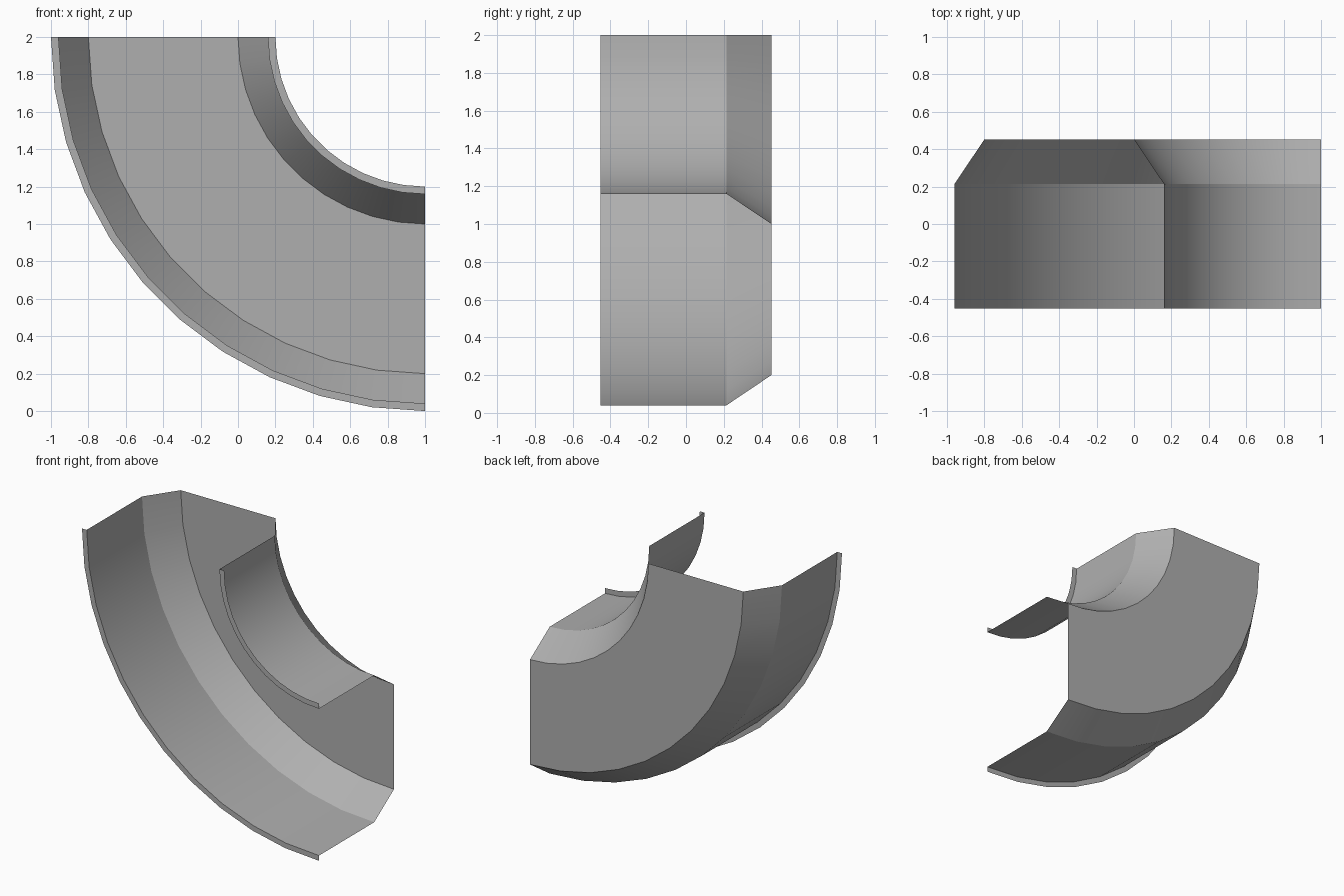
import bpy, bmesh, math

if "Cube" in bpy.data.objects:
    bpy.data.objects.remove(bpy.data.objects["Cube"])

STEPS = 11                      # segments along the quarter bend
CX, CZ = 1.0, 2.0               # bend centre in x, z
R_MID, Y = 1.4, 0.452           # centre radius and half depth

# Half cross-section: (offset from centre radius, y); lip, wall, chamfer, floor
half = [(0.6, -Y), (0.56, -Y), (0.56, 0.214), (0.4, Y)]
profile = [(R_MID + o, y) for o, y in half] + [(R_MID - o, y) for o, y in reversed(half)]

# Curved open trough, swept through 90 degrees
bm = bmesh.new()
rings = []
for i in range(STEPS + 1):
    a = math.radians(90) * i / STEPS
    rings.append([bm.verts.new((CX - r * math.cos(a), y, CZ - r * math.sin(a)))
                  for r, y in profile])
for r0, r1 in zip(rings, rings[1:]):
    for j in range(len(profile) - 1):
        bm.faces.new((r0[j], r1[j], r1[j + 1], r0[j + 1]))

mesh = bpy.data.meshes.new("curved_trough")
bm.to_mesh(mesh)
bm.free()
trough = bpy.data.objects.new("curved_trough", mesh)
bpy.context.collection.objects.link(trough)

# Dark grey finish
grey = bpy.data.materials.new("dark_grey")
grey.diffuse_color = (0.43, 0.43, 0.43, 1)
grey.use_nodes = True
grey.node_tree.nodes["Principled BSDF"].inputs["Base Color"].default_value = grey.diffuse_color
mesh.materials.append(grey)

# Smooth along the bend, crisp at the profile corners
bpy.context.view_layer.objects.active = trough
trough.select_set(True)
bpy.ops.object.shade_smooth_by_angle(angle=math.radians(30))
